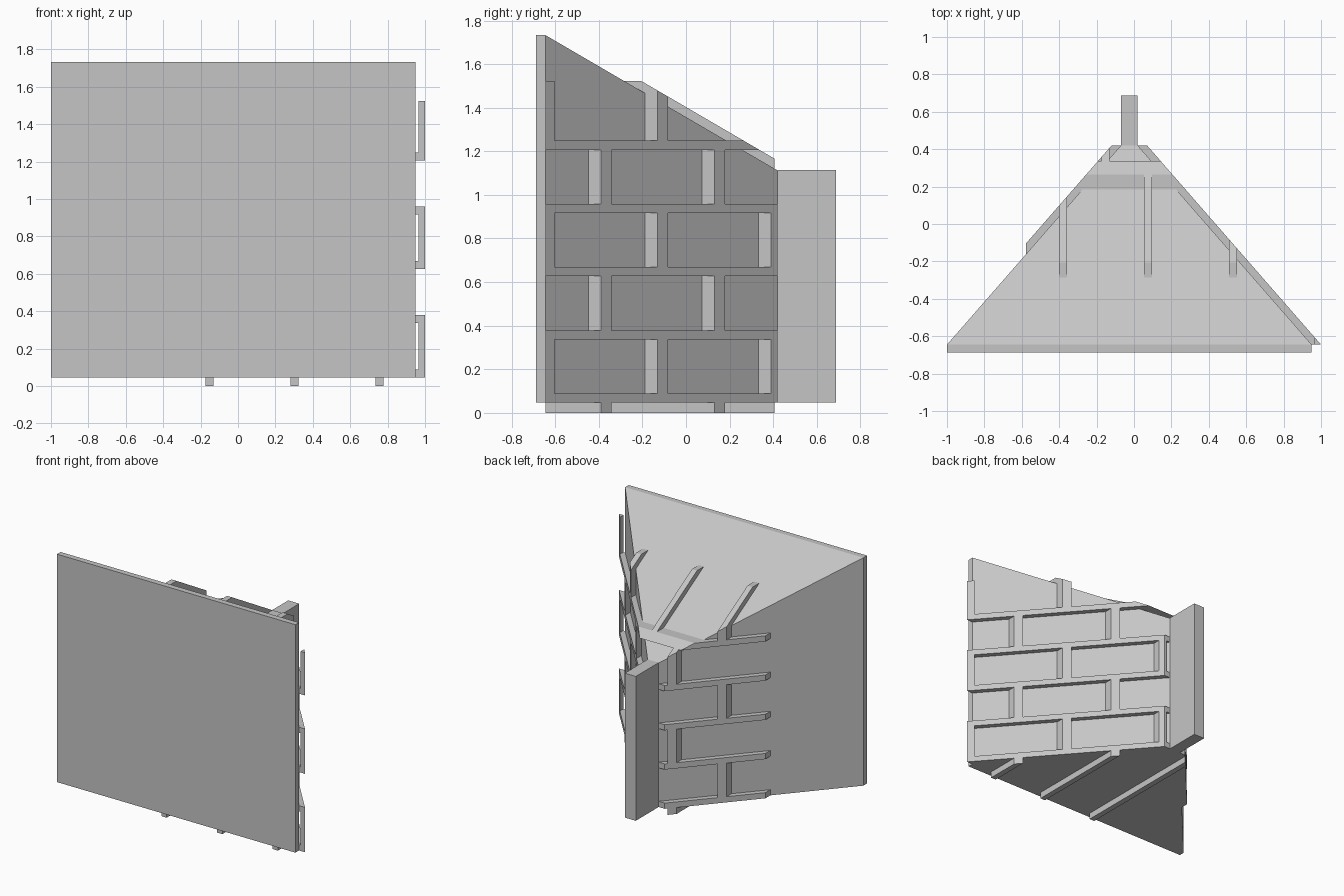
import bpy, bmesh
from mathutils import Vector

cube = bpy.data.objects.get("Cube")
if cube:
    bpy.data.objects.remove(cube, do_unlink=True)

grey = bpy.data.materials.new("plain_grey")
grey.use_nodes = True
grey.diffuse_color = (0.56, 0.56, 0.56, 1)
grey.node_tree.nodes["Principled BSDF"].inputs["Base Color"].default_value = (0.56, 0.56, 0.56, 1)

FRONT, BACK = -0.645, 0.42      # wedge depth
BASE, TOP = 0.047, 1.733        # wedge height at the front
MID = -0.025                    # wedge centre line
TAPER, PITCH = 1.145, 0.583     # side and roof gradients


def block(name, lo, hi, grow=None):
    """Box from lo to hi; if grow is given, trim it to the wedge grown by that much."""
    bm = bmesh.new()
    bmesh.ops.create_cube(bm, size=1)
    for v in bm.verts:
        v.co = Vector([(a + b) / 2 + c * (b - a) for a, b, c in zip(lo, hi, v.co)])
    if grow is not None:
        half = 0.975 + grow
        planes = [((MID + half, FRONT, 0), (TAPER, 1, 0)),
                  ((MID - half, FRONT, 0), (-TAPER, 1, 0)),
                  ((0, FRONT, TOP + grow * 0.92), (0, PITCH, 1))]
        for co, no in planes:
            bmesh.ops.bisect_plane(bm, geom=bm.verts[:] + bm.edges[:] + bm.faces[:],
                                   plane_co=co, plane_no=no, clear_outer=True)
            rim = [e for e in bm.edges if e.is_boundary]
            if rim:
                bmesh.ops.contextual_create(bm, geom=rim)
    bmesh.ops.recalc_face_normals(bm, faces=bm.faces[:])
    mesh = bpy.data.meshes.new(name)
    bm.to_mesh(mesh)
    bm.free()
    mesh.materials.append(grey)
    obj = bpy.data.objects.new(name, mesh)
    bpy.context.collection.objects.link(obj)


# Main masses
block("front_plate", (-1, -0.687, BASE), (0.95, FRONT, TOP))
block("wedge_body", (-1.1, FRONT, BASE), (1.1, BACK, 2), 0)
block("back_post", (-0.07, BACK, BASE), (0.02, 0.687, 1.115))

# Raised mortar grid: level courses, with staggered upright joints between them
STEP, THICK, LEFT_END, JOINT = 0.29, 0.042, -0.577, 0.455
for i in range(5):
    z = BASE + i * STEP
    block(f"course_{i + 1}", (LEFT_END, FRONT, z), (1.1, BACK, z + THICK), 0.05)

for row in range(-1, 5):
    z0 = max(0, BASE + row * STEP + THICK)
    z1 = BASE + (row + 1) * STEP
    if row == -1:
        z0, z1 = 0, BASE + 0.01
    if row == 4:
        z1 = 1.523
    first = 0.985 if row % 2 == 0 else 0.757
    for k in range(4 if row % 2 == 0 else 3):
        x = first - k * JOINT
        block(f"joint_{row + 2}_{k + 1}", (x - 0.021, FRONT, z0), (x + 0.021, BACK, z1), 0.05)
